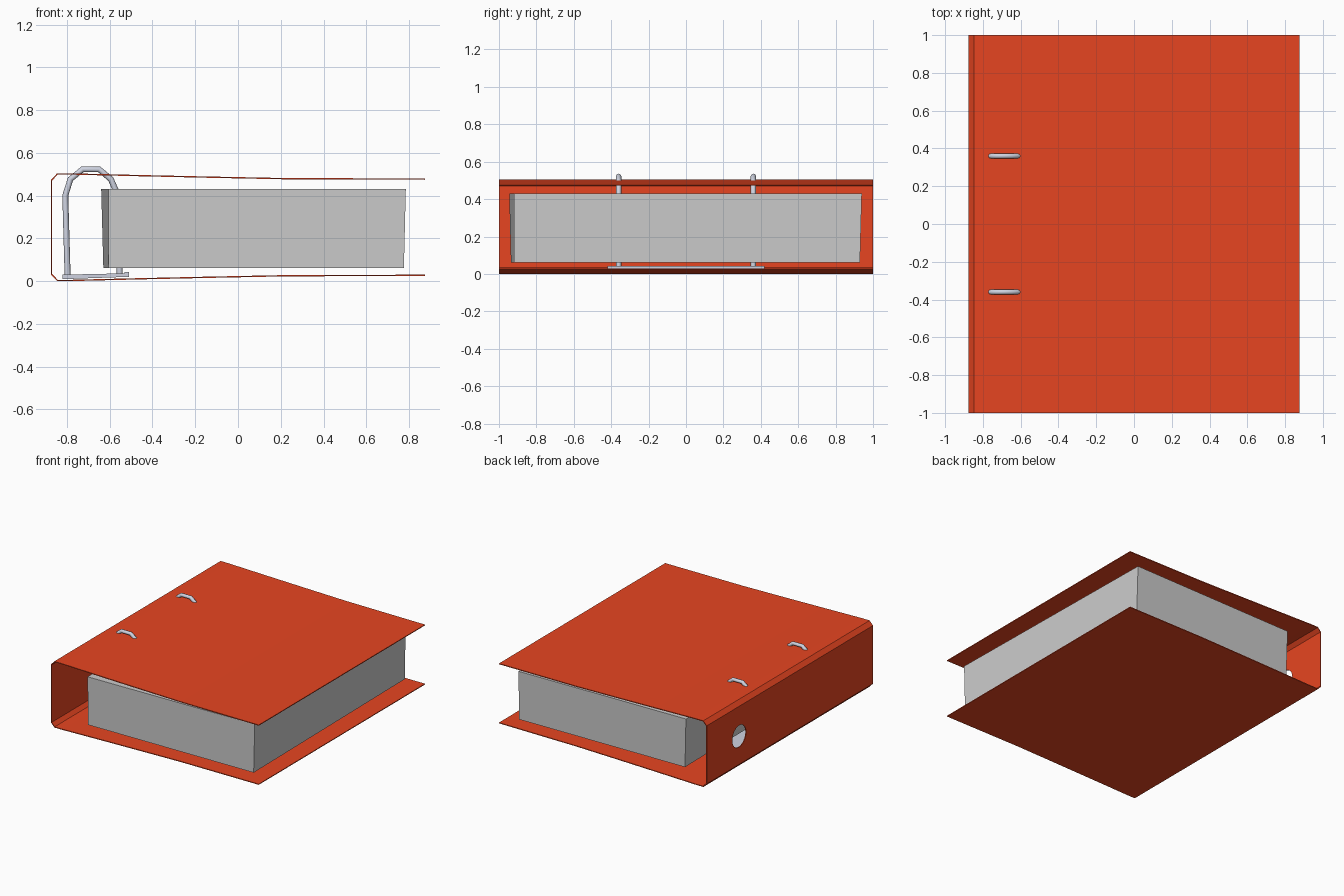
import bpy, bmesh, math

if "Cube" in bpy.data.objects:
    bpy.data.objects.remove(bpy.data.objects["Cube"])


def material(name, rgb):
    m = bpy.data.materials.new(name)
    m.diffuse_color = (*rgb, 1)
    m.use_nodes = True
    m.node_tree.nodes["Principled BSDF"].inputs["Base Color"].default_value = m.diffuse_color
    return m


red = material("red_board", (0.8, 0.06, 0.015))
steel = material("steel", (0.62, 0.65, 0.75))


def mesh_object(name, verts, faces, mat=None):
    me = bpy.data.meshes.new(name)
    me.from_pydata(verts, [], faces)
    bm = bmesh.new()
    bm.from_mesh(me)
    bmesh.ops.recalc_face_normals(bm, faces=bm.faces)
    bm.to_mesh(me)
    bm.free()
    ob = bpy.data.objects.new(name, me)
    bpy.context.collection.objects.link(ob)
    if mat:
        me.materials.append(mat)
    return ob


def sweep_y(name, profile, half, mat, closed):
    """Extrude an xz profile along y, optionally as a closed solid."""
    n = len(profile)
    verts = [(x, y, z) for y in (-half, half) for x, z in profile]
    faces = [(i, (i + 1) % n, n + (i + 1) % n, n + i) for i in range(n if closed else n - 1)]
    if closed:
        faces += [tuple(range(n)), tuple(range(n, 2 * n))]
    return mesh_object(name, verts, faces, mat)


# Folded cover: upper half of the profile mirrored to the lower half
MID, T = 0.252, 0.006
upper = [(0.875, 0.225), (0.22, 0.227), (-0.13, 0.234), (-0.45, 0.241),
         (-0.78, 0.249), (-0.845, 0.249), (-0.872, 0.22)]
profile = [(x, MID + h) for x, h in upper] + [(x, MID - h) for x, h in reversed(upper)]
cover = sweep_y("cover", profile, 1.0, red, False)
sol = cover.modifiers.new("thickness", 'SOLIDIFY')
sol.thickness, sol.offset, sol.use_even_offset = T, 0, True

# Finger hole in the spine
bpy.ops.mesh.primitive_cylinder_add(vertices=24, radius=0.083, depth=0.1,
                                    location=(-0.872, 0.61, 0.245),
                                    rotation=(0, math.pi / 2, 0))
cutter = bpy.context.object
cutter.name = "finger_hole_cutter"
cutter.hide_render = True
cutter.display_type = 'WIRE'
cut = cover.modifiers.new("finger_hole", 'BOOLEAN')
cut.object, cut.operation, cut.solver = cutter, 'DIFFERENCE', 'EXACT'

# Metal base plate with a raised lip
sweep_y("base_plate", [(-0.82, 0.009), (-0.51, 0.02), (-0.51, 0.042), (-0.53, 0.042),
                       (-0.53, 0.036), (-0.82, 0.03)], 0.42, steel, True)

# Two ring arches
path = [(-0.797, 0.02), (-0.808, 0.4), (-0.784, 0.477), (-0.727, 0.523),
        (-0.65, 0.523), (-0.595, 0.477), (-0.57, 0.42), (-0.553, 0.025)]
for side, y in (("front", -0.36), ("back", 0.36)):
    cu = bpy.data.curves.new(side + "_ring", 'CURVE')
    cu.dimensions = '3D'
    cu.bevel_depth, cu.bevel_resolution, cu.use_fill_caps = 0.014, 2, True
    sp = cu.splines.new('POLY')
    sp.points.add(len(path) - 1)
    for p, (x, z) in zip(sp.points, path):
        p.co = (x, y, z, 1)
    cu.materials.append(steel)
    bpy.context.collection.objects.link(bpy.data.objects.new(side + "_ring", cu))

# Slightly skewed paper stack
bottom = [(-0.607, -0.936), (0.776, -0.92), (0.755, 0.93), (-0.63, 0.912)]
top = [(-0.605, -0.945), (0.785, -0.92), (0.752, 0.94), (-0.64, 0.915)]
mesh_object("paper_stack",
            [(x, y, 0.06) for x, y in bottom] + [(x, y, 0.43) for x, y in top],
            [(0, 1, 2, 3), (4, 5, 6, 7)] + [(i, (i + 1) % 4, 4 + (i + 1) % 4, 4 + i) for i in range(4)])
